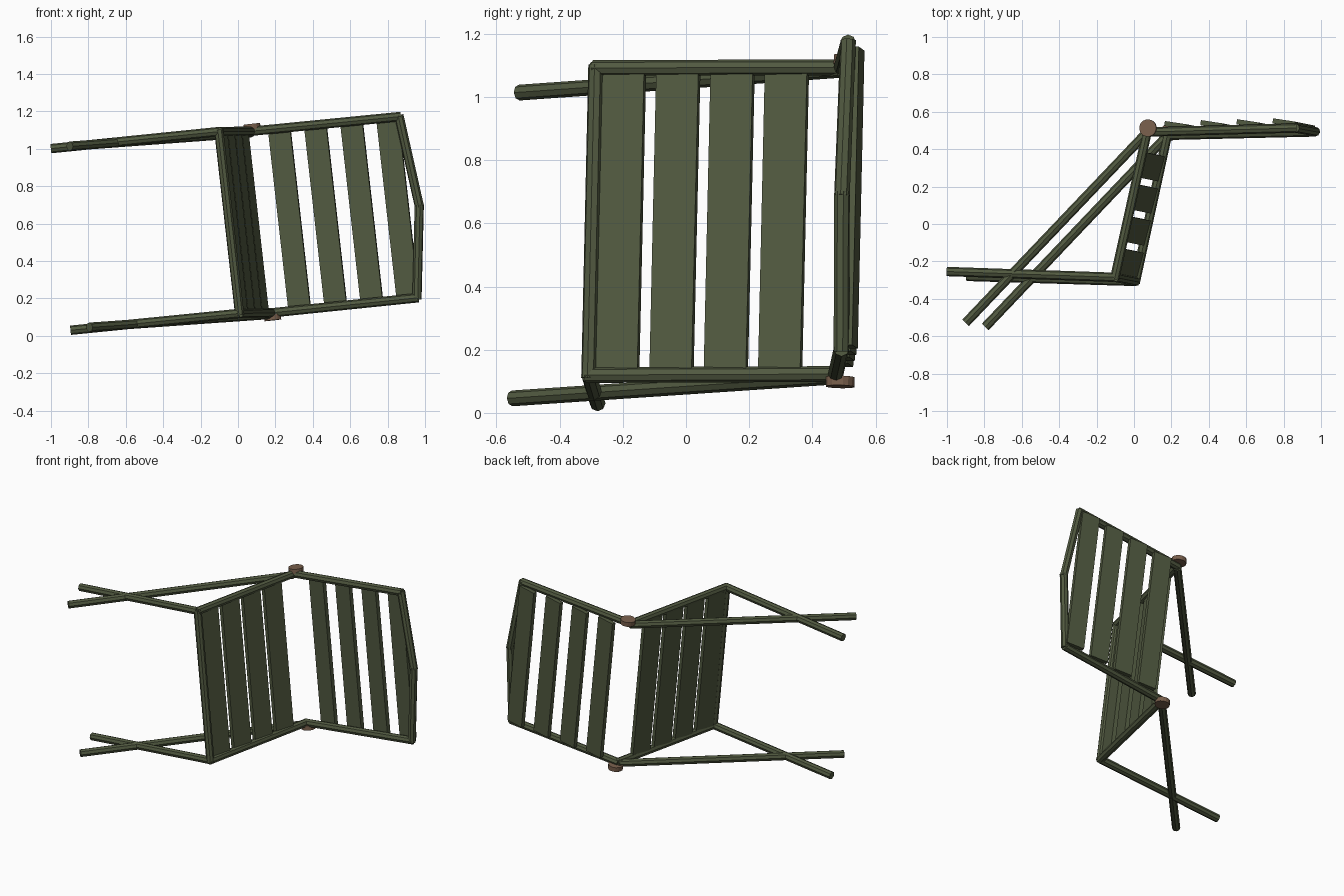
import bpy, bmesh, math
from mathutils import Vector as V, Matrix

if "Cube" in bpy.data.objects:
    bpy.data.objects.remove(bpy.data.objects["Cube"])


def material(name, col):
    m = bpy.data.materials.new(name)
    m.diffuse_color = (*col, 1)
    m.use_nodes = True
    m.node_tree.nodes["Principled BSDF"].inputs["Base Color"].default_value = m.diffuse_color
    return m


GREEN = material("olive_green", (0.082, 0.100, 0.051))
BROWN = material("knob_brown", (0.19, 0.115, 0.072))


def finish(name, bm, mat):
    me = bpy.data.meshes.new(name)
    bm.to_mesh(me)
    bm.free()
    me.materials.append(mat)
    ob = bpy.data.objects.new(name, me)
    bpy.context.collection.objects.link(ob)
    return ob


def rod(name, a, b, r=0.025, sides=8, mat=GREEN, extend=0.0):
    a, b = V(a), V(b)
    d = (b - a).normalized()
    a, b = a - d * extend, b + d * extend
    bm = bmesh.new()
    rot = d.to_track_quat('Z', 'Y').to_matrix().to_4x4()
    bmesh.ops.create_cone(bm, cap_ends=True, segments=sides, radius1=r, radius2=r,
                          depth=(b - a).length,
                          matrix=Matrix.Translation((a + b) / 2) @ rot)
    return finish(name, bm, mat)


# Joints of the toppled chair: lower side, upper side
P = {
    "front_foot": (V((-0.895, -0.280, 0.030)), V((-1.0, -0.254, 1.001))),
    "seat_front": (V((0.008, -0.307, 0.120)), V((-0.102, -0.285, 1.092))),
    "hinge": (V((0.178, 0.474, 0.123)), V((0.070, 0.492, 1.094))),
    "rear_foot": (V((-0.795, -0.550, 0.046)), V((-0.900, -0.528, 1.014))),
    "back_end": (V((0.957, 0.492, 0.203)), V((0.862, 0.513, 1.172))),
}
mid = {k: (a + b) / 2 for k, (a, b) in P.items()}
W = (P["seat_front"][1] - P["seat_front"][0]).normalized()   # chair width direction

# Tubular side frames
for i, side in enumerate(("lower", "upper")):
    q = {k: v[i] for k, v in P.items()}
    rod(f"front_leg_{side}", q["front_foot"], q["seat_front"])
    rod(f"seat_rail_{side}", q["seat_front"], q["hinge"], extend=0.01)
    rod(f"rear_leg_{side}", q["rear_foot"], q["hinge"] - W * 0.008)
    rod(f"back_rail_{side}", q["hinge"], q["back_end"], extend=0.008)

# Front bar of the seat and bowed top bar of the back
rod("seat_front_bar", *P["seat_front"], extend=0.01)
bow = V((0.969, 0.494, 0.695))
for i, side in enumerate(("lower", "upper")):
    rod(f"back_top_bar_{side}", P["back_end"][i], bow, extend=0.008)

# Hinge knobs
for side, c in (("lower", V((0.185, 0.488, 0.098))), ("upper", V((0.075, 0.513, 1.118)))):
    rod(f"hinge_knob_{side}", c - W * 0.015, c + W * 0.015, 0.046, 16, BROWN)


# Slats: tilted boards across each panel
def slats(name, a, b, first, pitch, width, offset, tilt):
    d = (b - a).normalized()
    n = W.cross(d).normalized()
    d2 = d * math.cos(tilt) - n * math.sin(tilt)
    n2 = W.cross(d2).normalized()
    rot = Matrix((d2, n2, W)).transposed().to_4x4()
    for k in range(4):
        c = a + d * (first + pitch * k) + n * offset
        bm = bmesh.new()
        bmesh.ops.create_cube(bm, size=1, matrix=Matrix.Translation(c) @ rot
                              @ Matrix.Diagonal((width, 0.027, 0.95, 1)))
        bmesh.ops.recalc_face_normals(bm, faces=bm.faces)
        finish(f"{name}_{k + 1}", bm, GREEN)


slats("seat_slat", mid["seat_front"], mid["hinge"], 0.090, 0.176, 0.138, 0.005, math.radians(2.5))
slats("back_slat", mid["hinge"], mid["back_end"], 0.153, 0.194, 0.120, 0.031, math.radians(10))
